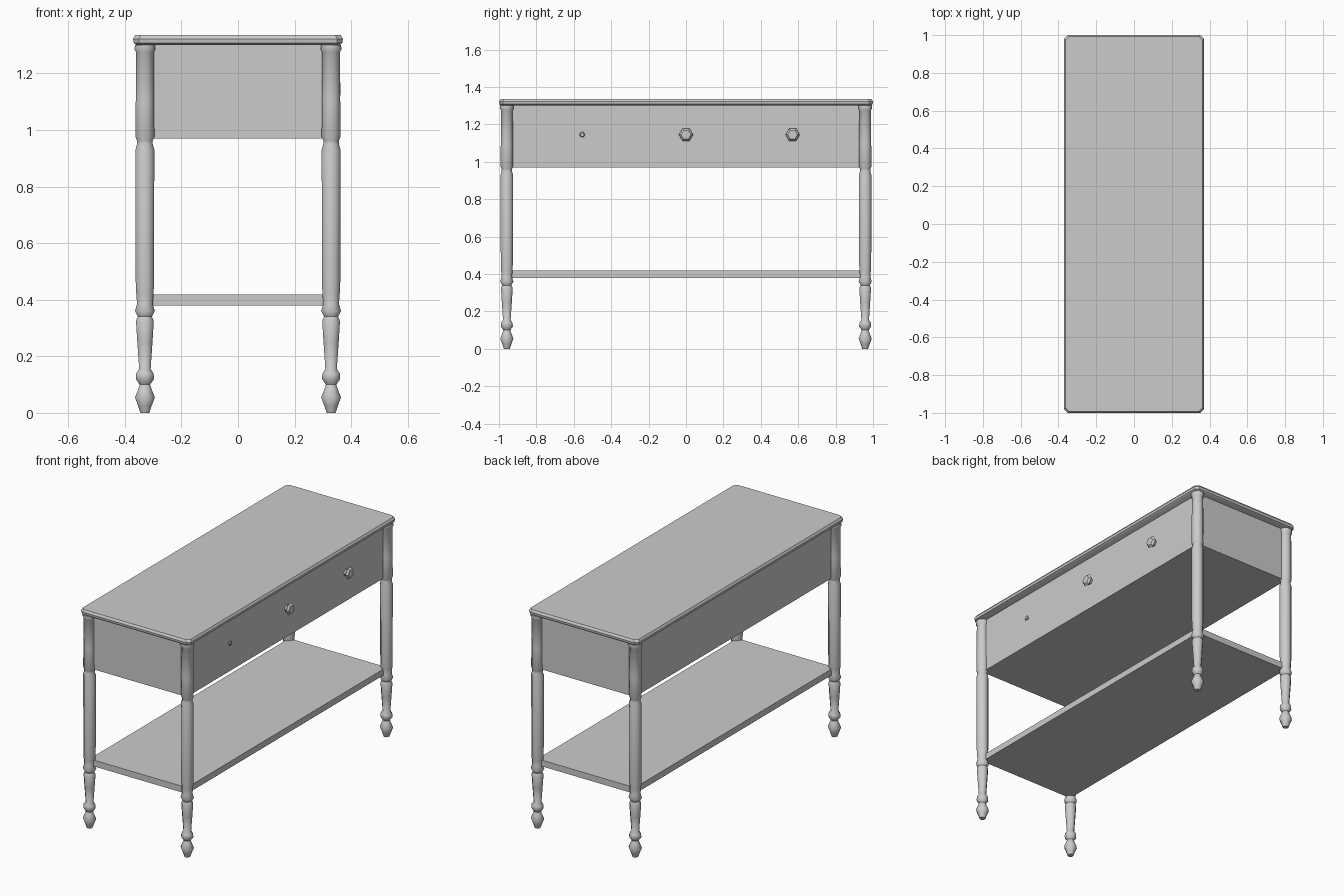
import bpy, bmesh, math
from mathutils import Matrix

if "Cube" in bpy.data.objects:
    bpy.data.objects.remove(bpy.data.objects["Cube"], do_unlink=True)

grey = bpy.data.materials.new("plain grey")
grey.use_nodes = True
COLOUR = (0.6, 0.6, 0.6, 1)
grey.diffuse_color = COLOUR
grey.node_tree.nodes["Principled BSDF"].inputs["Base Color"].default_value = COLOUR


def finish(name, bm, smooth_angle=None):
    bmesh.ops.recalc_face_normals(bm, faces=bm.faces)
    mesh = bpy.data.meshes.new(name)
    bm.to_mesh(mesh)
    bm.free()
    mesh.materials.append(grey)
    obj = bpy.data.objects.new(name, mesh)
    bpy.context.collection.objects.link(obj)
    if smooth_angle:
        bpy.ops.object.select_all(action='DESELECT')
        obj.select_set(True)
        bpy.context.view_layer.objects.active = obj
        bpy.ops.object.shade_smooth_by_angle(angle=math.radians(smooth_angle))
    return obj


def box(name, half_x, half_y, low, high):
    bm = bmesh.new()
    bmesh.ops.create_cube(bm, size=1)
    for v in bm.verts:
        v.co = (v.co.x * 2 * half_x, v.co.y * 2 * half_y,
                low if v.co.z < 0 else high)
    return finish(name, bm)


def skin(bm, rings):
    """Join matching rings of points with quads and cap both ends."""
    loops = [[bm.verts.new(p) for p in ring] for ring in rings]
    n = len(loops[0])
    for a, b in zip(loops, loops[1:]):
        for i in range(n):
            j = (i + 1) % n
            bm.faces.new((a[i], a[j], b[j], b[i]))
    bm.faces.new(loops[0][::-1])
    bm.faces.new(loops[-1])


def lathe(profile, sides):
    bm = bmesh.new()
    angles = [2 * math.pi * (i + 0.5) / sides for i in range(sides)]
    skin(bm, [[(r * math.cos(a), r * math.sin(a), z) for a in angles]
              for r, z in profile])
    return bm


# Table top: clipped corners and a moulded edge
def top_outline(inset, z, clip=0.02):
    x, y = 0.371 - inset, 1.0 - inset
    return [(x, clip - y, z), (x, y - clip, z), (x - clip, y, z), (clip - x, y, z),
            (-x, y - clip, z), (-x, clip - y, z), (clip - x, -y, z), (x - clip, -y, z)]


bm = bmesh.new()
skin(bm, [top_outline(i, z) for i, z in
          [(0.012, 1.3), (0.002, 1.308), (0, 1.322), (0.008, 1.335)]])
finish("table_top", bm, 35)

# Drawer case and lower shelf
box("drawer_case", 0.328, 0.96, 0.97, 1.302)
box("lower_shelf", 0.328, 0.96, 0.38, 0.418)

# Turned legs
LEG = [(0.017, 0), (0.026, 0.025), (0.038, 0.055), (0.025, 0.085), (0.02, 0.1),
       (0.035, 0.12), (0.033, 0.14), (0.022, 0.155), (0.029, 0.25), (0.034, 0.325),
       (0.027, 0.34), (0.038, 0.36), (0.03, 0.385), (0.033, 0.42), (0.035, 0.46),
       (0.036, 0.93), (0.03, 0.95), (0.03, 0.962), (0.036, 0.975), (0.035, 1.1),
       (0.034, 1.275), (0.04, 1.285), (0.038, 1.3)]
for end, y in (("front", -0.958), ("back", 0.958)):
    for side, x in (("right", -0.329), ("left", 0.329)):
        leg = finish(f"{end}_{side}_leg", lathe(LEG, 8), 50)
        leg.location = (x, y, 0)

# Drawer knobs on the long left face
KNOB = [(0.022, -0.005), (0.022, 0.012), (0.038, 0.022), (0.026, 0.034)]
for name, y, size in (("front", -0.555, 0.4), ("middle", 0, 1), ("back", 0.57, 1)):
    bm = lathe(KNOB, 6)
    bmesh.ops.scale(bm, vec=(size, size, size), verts=bm.verts)
    bmesh.ops.rotate(bm, matrix=Matrix.Rotation(math.pi / 2, 3, 'Y'), verts=bm.verts)
    knob = finish(f"{name}_knob", bm, 30)
    knob.location = (0.328, y, 1.145)
